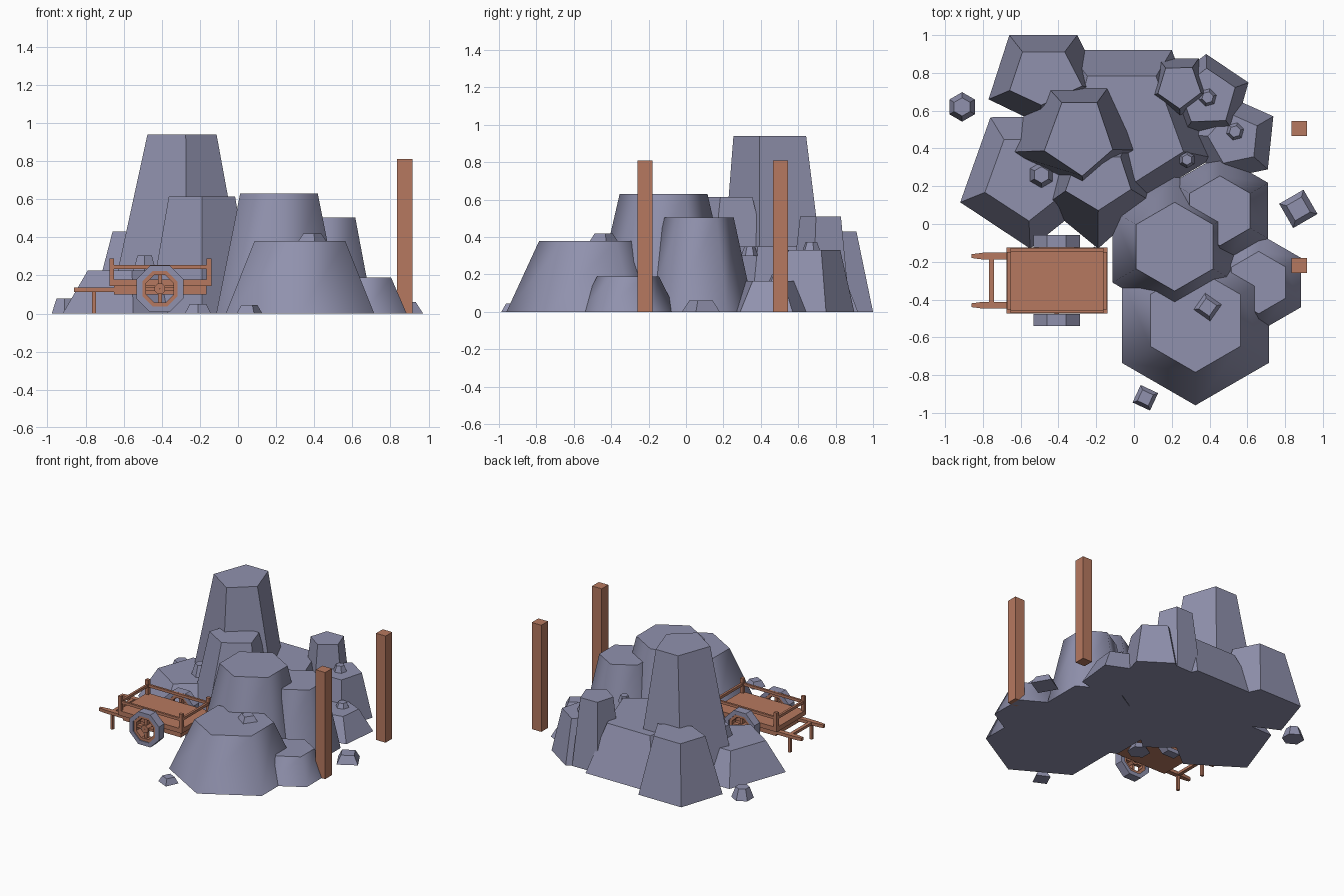
import bpy
from math import cos, sin, pi, radians
from mathutils import Vector

default_cube = bpy.data.objects.get("Cube")
if default_cube:
    bpy.data.objects.remove(default_cube, do_unlink=True)


def make_material(name, colour):
    material = bpy.data.materials.new(name)
    material.use_nodes = True
    material.diffuse_color = (*colour, 1)
    shader = next(n for n in material.node_tree.nodes if n.type == 'BSDF_PRINCIPLED')
    shader.inputs["Base Color"].default_value = (*colour, 1)
    return material


STONE = make_material("grey_blue_stone", (.28, .285, .42))
WOOD = make_material("red_brown_wood", (.47, .19, .115))


def build(name, verts, faces, material):
    mesh = bpy.data.meshes.new(name)
    mesh.from_pydata(verts, [], faces)
    mesh.materials.append(material)
    obj = bpy.data.objects.new(name, mesh)
    bpy.context.collection.objects.link(obj)
    return obj


def loft(name, bottom, top, low, high, material=STONE):
    """Closed solid between two outlines with equal point counts."""
    count = len(bottom)
    verts = [(x, y, low) for x, y in bottom] + [(x, y, high) for x, y in top]
    faces = [tuple(reversed(range(count))), tuple(range(count, 2 * count))]
    for i in range(count):
        j = (i + 1) % count
        faces.append((i, j, count + j, count + i))
    return build(name, verts, faces, material)


def polygon(centre, radius, sides, turn=90):
    return [(centre[0] + radius * cos(radians(turn) + 2 * pi * i / sides),
             centre[1] + radius * sin(radians(turn) + 2 * pi * i / sides))
            for i in range(sides)]


def regular_rock(name, centre, base_radius, top_radius, low, high, sides=6, turn=90):
    return loft(name, polygon(centre, base_radius, sides, turn),
                polygon(centre, top_radius, sides, turn), low, high)


def crag(name, outline, taper, shift, height):
    """Irregular rock narrowing towards a flat top."""
    outline = list(reversed(outline))
    middle = sum((Vector(p) for p in outline), Vector((0, 0))) / len(outline)
    top = [(middle.x + (x - middle.x) * taper[0] + shift[0],
            middle.y + (y - middle.y) * taper[1] + shift[1]) for x, y in outline]
    return loft(name, outline, top, 0, height)


def beam(name, x_range, y_range, z_range, material=WOOD):
    (a, b), (c, d) = x_range, y_range
    outline = [(a, c), (b, c), (b, d), (a, d)]
    return loft(name, outline, outline, *z_range, material)


def ring(name, centre, outer, inner, depth, material, sides=8):
    """Upright ring whose axle runs along y."""
    verts, faces = [], []
    section = [(outer, -1), (outer, 1), (inner, 1), (inner, -1)]
    for i in range(sides):
        angle = 2 * pi * (i + .5) / sides
        for radius, side in section:
            verts.append((centre[0] + radius * cos(angle),
                          centre[1] + side * depth / 2,
                          centre[2] + radius * sin(angle)))
        after = (i + 1) % sides
        for k in range(4):
            m = (k + 1) % 4
            faces.append((4 * i + k, 4 * i + m, 4 * after + m, 4 * after + k))
    return build(name, verts, faces, material)


# Rounded hexagonal rocks
rounded = [
    regular_rock("front_boulder", (.325, -.51), .45, .275, 0, .38),
    regular_rock("middle_boulder", (.215, -.12), .38, .235, 0, .63),
    regular_rock("right_boulder", (.455, .07), .295, .185, 0, .505),
    regular_rock("low_boulder", (.66, -.31), .26, .165, 0, .19),
]
bpy.ops.object.select_all(action='DESELECT')
for rock in rounded:
    rock.select_set(True)
bpy.context.view_layer.objects.active = rounded[0]
bpy.ops.object.shade_smooth_by_angle(angle=radians(62))

# Faceted five-sided crags
crag("tall_crag", [(-.49, .76), (-.11, .76), (.06, .39), (-.27, .18), (-.68, .38)],
     (.49, .67), (.01, -.03), .94)
crag("back_crag", [(-.35, .92), (.2, .92), (.42, .35), (0, .1), (-.5, .35)],
     (.66, .7), (0, -.02), .35)
crag("back_left_crag", [(-.66, 1), (-.3, 1), (-.15, .7), (-.5, .53), (-.77, .66)],
     (.62, .6), (0, 0), .43)
crag("side_crag", [(-.76, .565), (-.4, .57), (-.2, .15), (-.55, -.13), (-.92, .115)],
     (.63, .62), (0, 0), .225)
crag("front_crag", [(-.37, .5), (0, .5), (.09, .12), (-.19, -.13), (-.47, .1)],
     (.62, .45), (0, .01), .615)

# Smaller rocks at the back right
regular_rock("back_spire", (.24, .73), .18, .12, 0, .51, 5, 55)
regular_rock("stepped_rock", (.39, .67), .23, .155, 0, .33, 5, 20)
regular_rock("low_stepped_rock", (.53, .45), .24, .14, 0, .165, 5, 30)

# Loose stones: centre, radius, base height, height, sides, turn
STONES = [
    ((-.91, .62), .078, 0, .08, 6, 90),
    ((.87, .08), .105, 0, .06, 4, 75),
    ((.06, -.92), .072, 0, .045, 4, 20),
    ((.39, -.44), .078, .375, .045, 4, 10),
    ((-.49, .26), .07, .22, .085, 6, 90),
    ((.39, .67), .05, .325, .05, 6, 75),
    ((.535, .49), .05, .16, .04, 6, 75),
    ((.28, .34), .045, .3, .05, 6, 90),
    ((-.21, -.2), .08, 0, .05, 6, 90),
]
for centre, radius, low, height, sides, turn in STONES:
    regular_rock("loose_stone", centre, radius, radius * .62, low, low + height, sides, turn)

# Standing timber posts
for y in (-.22, .505):
    beam("timber_post", (.835, .915), (y - .04, y + .04), (0, .81))

# Cart bed
LEFT, RIGHT, MIDDLE, HALF, EDGE = -.675, -.14, -.3, .175, .025
beam("cart_floor", (LEFT, RIGHT), (MIDDLE - HALF, MIDDLE + HALF), (.145, .18))
beam("cart_underframe", (LEFT + EDGE, RIGHT - EDGE),
     (MIDDLE - HALF + EDGE, MIDDLE + HALF - EDGE), (.1, .145))
for x in (LEFT, RIGHT - EDGE):
    beam("end_rail", (x + .004, x + EDGE - .004),
         (MIDDLE - HALF, MIDDLE + HALF), (.235, .255))


def across(side, near, far):
    """Range in y measured outwards from the cart's middle line."""
    return sorted((MIDDLE + side * near, MIDDLE + side * far))


AXLE_X, AXLE_Z = -.41, .13
for side in (-1, 1):
    # Rails and corner posts
    beam("side_rail", (LEFT, RIGHT), across(side, HALF - .02, HALF - .004), (.235, .255))
    for x in (LEFT, RIGHT - EDGE):
        beam("corner_post", (x, x + EDGE), across(side, HALF - EDGE, HALF), (.145, .29))

    # Tapered pulling handle with its leg
    y = MIDDLE + side * .13
    handle = [(-.86, y - .01), (-.8, y - .018), (LEFT + .1, y - .018),
              (LEFT + .1, y + .018), (-.8, y + .018), (-.86, y + .01)]
    loft("handle", handle, handle, .113, .137, WOOD)
    beam("handle_leg", (-.765, -.745), (y - .01, y + .01), (0, .115))

    # Stone-rimmed wheel with wooden felloe, spokes and hub
    hub = (AXLE_X, MIDDLE + side * (HALF + .033), AXLE_Z)
    ring("wheel_rim", hub, .133, .1, .065, STONE)
    ring("wheel_felloe", hub, .1, .078, .05, WOOD)
    ring("wheel_hub", hub, .03, .002, .055, WOOD)
    depth = (hub[1] - .015, hub[1] + .015)
    beam("upright_spoke", (AXLE_X - .01, AXLE_X + .01), depth, (AXLE_Z - .085, AXLE_Z + .085))
    beam("level_spoke", (AXLE_X - .085, AXLE_X + .085), depth, (AXLE_Z - .01, AXLE_Z + .01))

beam("handle_crossbar", (-.768, -.742), (MIDDLE - .13, MIDDLE + .13), (.115, .135))
beam("axle", (AXLE_X - .012, AXLE_X + .012),
     (MIDDLE - HALF - .03, MIDDLE + HALF + .03), (AXLE_Z - .012, AXLE_Z + .012))
